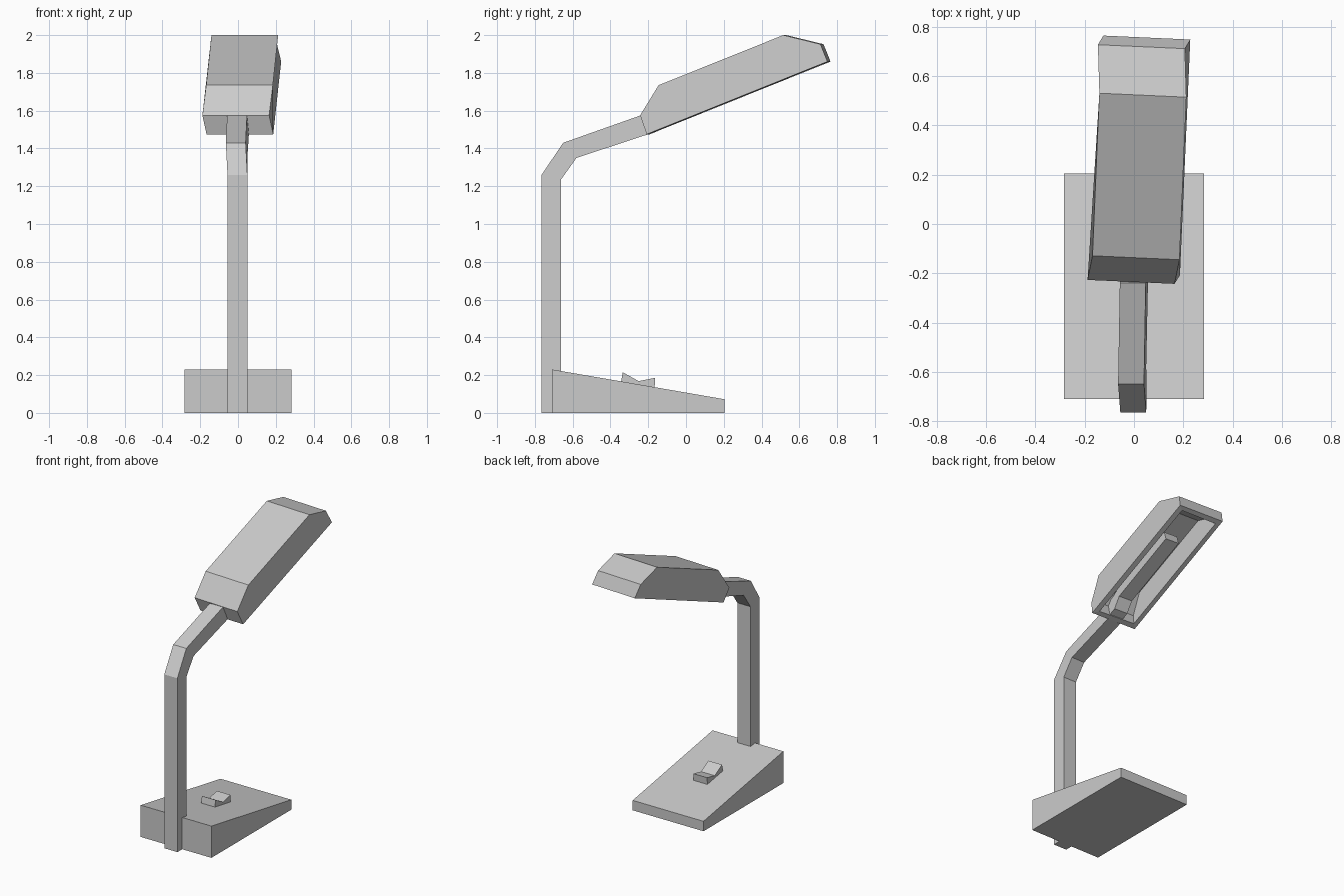
import bpy, bmesh
from mathutils import Vector

if "Cube" in bpy.data.objects:
    bpy.data.objects.remove(bpy.data.objects["Cube"])


def prism(name, profile, width, skew=0.0, open_edge=False):
    """Sweep a side profile of (centre x, y, z) points across x.
    skew turns it slightly about z; open_edge leaves out the closing face."""
    bm = bmesh.new()
    sides = []
    for s in (-1, 1):
        sides.append([bm.verts.new((cx + s * width / 2, y - s * skew, z))
                      for cx, y, z in profile])
    left, right = sides
    bm.faces.new(left)
    bm.faces.new(right[::-1])
    n = len(profile)
    for i in range(n - 1 if open_edge else n):
        j = (i + 1) % n
        bm.faces.new((left[j], left[i], right[i], right[j]))
    bmesh.ops.recalc_face_normals(bm, faces=bm.faces[:])
    mesh = bpy.data.meshes.new(name)
    bm.to_mesh(mesh)
    bm.free()
    ob = bpy.data.objects.new(name, mesh)
    bpy.context.collection.objects.link(ob)
    return ob


# wedge base
prism("base", [(0, -0.71, 0), (0, 0.205, 0), (0, 0.205, 0.072), (0, -0.71, 0.23)], 0.568)

# rocker switch
prism("switch", [(0, -0.345, 0.155), (0, -0.335, 0.215), (0, -0.25, 0.168),
                 (0, -0.163, 0.186), (0, -0.167, 0.125)], 0.11)

# post bending into the arm
prism("arm", [(-0.003, -0.765, 0), (-0.003, -0.765, 1.26), (-0.012, -0.65, 1.43),
              (-0.005, -0.24, 1.575), (0.005, -0.20, 1.475), (-0.003, -0.58, 1.35),
              (-0.001, -0.662, 1.235), (-0.003, -0.662, 0)], 0.105)

# hollow lamp head, open underneath
head = prism("lamp_head", [(0.01, -0.20, 1.475), (-0.012, -0.235, 1.575),
                           (0.008, -0.137, 1.735), (0.036, 0.523, 2.0),
                           (0.03, 0.72, 1.952), (0.052, 0.757, 1.86)],
             0.353, skew=0.008, open_edge=True)
shell = head.modifiers.new("shell", "SOLIDIFY")
shell.thickness = 0.035
shell.offset = -1
shell.use_even_offset = True

# socket and tube inside the head, given along and up from its underside
origin = Vector((0.01, -0.20, 1.475))
along = Vector((0.044, 0.928, 0.373))
up = Vector((-0.1, -0.373, 0.928))
tube = [(0.01, 0.005), (0.09, 0.005), (0.16, 0.06), (0.71, 0.06), (0.71, 0.13),
        (0.16, 0.13), (0.01, 0.1)]
prism("tube", [tuple(origin + along * a + up * h) for a, h in tube], 0.105, skew=0.003)
